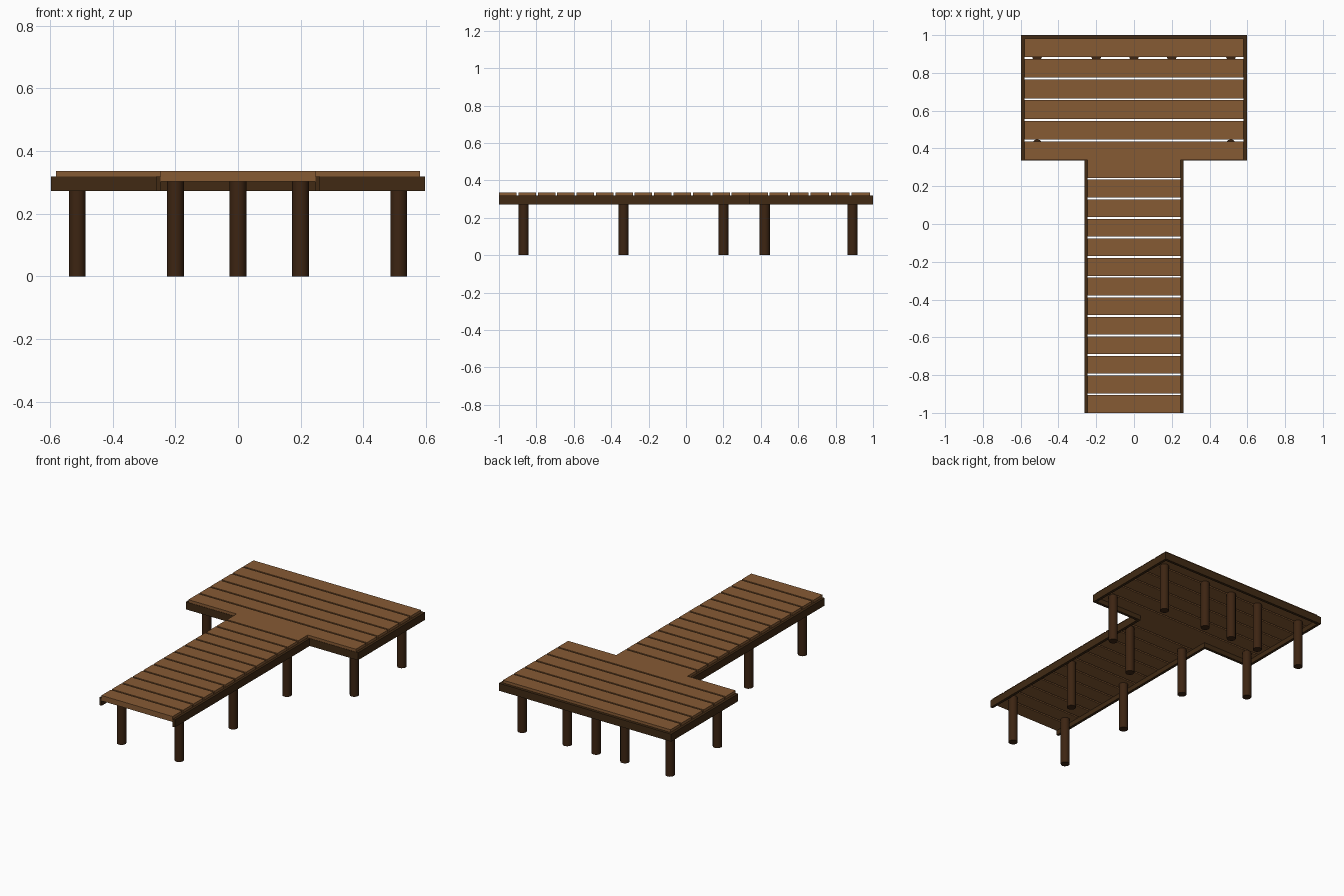
import bpy, math

if "Cube" in bpy.data.objects:
    bpy.data.objects.remove(bpy.data.objects["Cube"])


def material(name, rgb):
    m = bpy.data.materials.new(name)
    m.diffuse_color = (*rgb, 1)
    m.use_nodes = True
    m.node_tree.nodes["Principled BSDF"].inputs["Base Color"].default_value = m.diffuse_color
    return m


PLANK = material("plank brown", (0.24, 0.103, 0.034))
BEAM = material("beam dark brown", (0.052, 0.023, 0.007))
POST = material("post dark brown", (0.046, 0.018, 0.006))


def box(name, x0, x1, y0, y1, z0, z1, mat):
    bpy.ops.mesh.primitive_cube_add(size=1, location=((x0 + x1) / 2, (y0 + y1) / 2, (z0 + z1) / 2))
    ob = bpy.context.object
    ob.name = name
    ob.scale = (x1 - x0, y1 - y0, z1 - z0)
    bpy.ops.object.transform_apply(location=False, rotation=False, scale=True)
    ob.data.materials.append(mat)


def post(x, y):
    bpy.ops.mesh.primitive_cylinder_add(vertices=12, radius=0.027, depth=0.302, location=(x, y, 0.151))
    ob = bpy.context.object
    ob.name = "post"
    ob.data.materials.append(POST)
    bpy.ops.object.shade_smooth_by_angle(angle=math.radians(40))


def planks(name, half_width, y0, y1, count, gap):
    # evenly spaced boards with see-through gaps between them
    depth = (y1 - y0 - gap * (count - 1)) / count
    for i in range(count):
        y = y0 + i * (depth + gap)
        box(name, -half_width, half_width, y, y + depth, 0.302, 0.336, PLANK)


# Deck boards
JOIN = 0.338
planks("walkway_plank", 0.247, -1.0, JOIN, 13, 0.010)
planks("platform_plank", 0.581, JOIN, 0.983, 6, 0.010)

# Rim beams
Z0, Z1 = 0.272, 0.319
for s in (-1, 1):
    def side(name, a, b, y0, y1):
        box(name, min(s * a, s * b), max(s * a, s * b), y0, y1, Z0, Z1, BEAM)
    side("walkway_side_beam", 0.245, 0.262, -1.0, JOIN)
    side("platform_side_beam", 0.580, 0.597, 0.336, 1.0)
    side("platform_front_beam", 0.245, 0.580, 0.336, 0.353)
box("platform_back_beam", -0.580, 0.580, 0.983, 1.0, Z0, Z1, BEAM)

# Support posts
for s in (-1, 1):
    for y in (-0.868, -0.334, 0.2, 0.89):
        post(s * 0.2, y)
    for y in (0.421, 0.89):
        post(s * 0.513, y)
post(0, 0.89)
